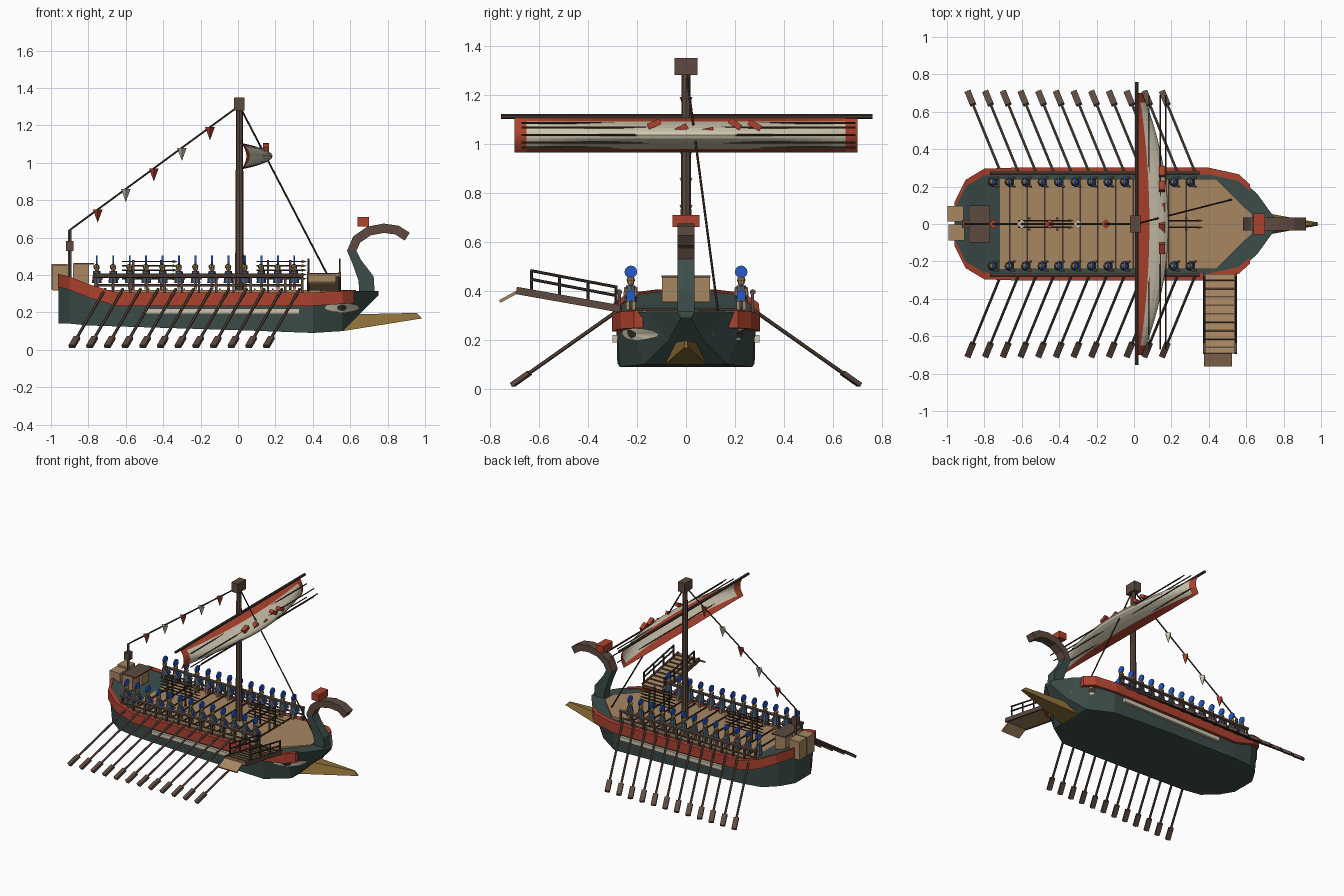
import bpy, bmesh, math
from mathutils import Vector, Matrix

cube = bpy.data.objects.get("Cube")
if cube:
    bpy.data.objects.remove(cube, do_unlink=True)


def material(name, *rgb):
    m = bpy.data.materials.new(name)
    m.use_nodes = True
    m.diffuse_color = (*rgb, 1)
    m.node_tree.nodes["Principled BSDF"].inputs["Base Color"].default_value = (*rgb, 1)
    return m


GREEN = material("hull green", .045, .075, .068)
TAN = material("light wood", .39, .24, .12)
BROWN = material("brown wood", .11, .068, .05)
DARK = material("dark wood", .05, .033, .025)
RED = material("painted red", .42, .055, .028)
CREAM = material("cream cloth", .62, .56, .43)
GOLD = material("bronze", .27, .16, .04)
BLUE = material("plume blue", .02, .1, .6)
STEEL = material("steel blue", .07, .12, .2)


class Part:
    """Collects primitive pieces into one named mesh object."""

    def __init__(self, name):
        self.name, self.bm, self.mats = name, bmesh.new(), []

    def slot(self, mat):
        if mat not in self.mats:
            self.mats.append(mat)
        return self.mats.index(mat)

    def paint(self, verts, mat):
        for face in {f for v in verts for f in v.link_faces}:
            face.material_index = self.slot(mat)

    def box(self, center, size, mat, rot=None):
        m = Matrix.Translation(center) @ (rot or Matrix()) @ Matrix.Diagonal((*size, 1))
        self.paint(bmesh.ops.create_cube(self.bm, size=1, matrix=m)["verts"], mat)

    def rod(self, a, b, r, mat, n=6, r2=None):
        a, b = Vector(a), Vector(b)
        m = Matrix.Translation((a + b) / 2) @ (b - a).to_track_quat('Z', 'Y').to_matrix().to_4x4()
        made = bmesh.ops.create_cone(self.bm, cap_ends=True, segments=n, radius1=r,
                                     radius2=r if r2 is None else r2, depth=(b - a).length, matrix=m)
        self.paint(made["verts"], mat)

    def ball(self, center, size, mat):
        m = Matrix.Translation(center) @ Matrix.Diagonal((*size, 1))
        made = bmesh.ops.create_uvsphere(self.bm, u_segments=8, v_segments=6, radius=.5, matrix=m)
        self.paint(made["verts"], mat)

    def loft(self, rings, mat_of, closed=True):
        rows = [[self.bm.verts.new(p) for p in ring] for ring in rings]
        n = len(rows[0])
        for i in range(len(rows) - 1):
            for j in range(n if closed else n - 1):
                k = (j + 1) % n
                f = self.bm.faces.new((rows[i][j], rows[i][k], rows[i + 1][k], rows[i + 1][j]))
                f.material_index = self.slot(mat_of(i, j))
        if closed:
            for row, i in ((rows[0], 0), (rows[-1], len(rows) - 2)):
                self.bm.faces.new(row).material_index = self.slot(mat_of(i, 0))

    def plate(self, points, mat):
        f = self.bm.faces.new([self.bm.verts.new(p) for p in points])
        f.material_index = self.slot(mat)

    def finish(self):
        bmesh.ops.recalc_face_normals(self.bm, faces=self.bm.faces)
        mesh = bpy.data.meshes.new(self.name)
        self.bm.to_mesh(mesh)
        self.bm.free()
        for m in self.mats:
            mesh.materials.append(m)
        ob = bpy.data.objects.new(self.name, mesh)
        bpy.context.collection.objects.link(ob)
        return ob


# Hull stations: x, half width at top, half width at bottom, bottom z, top z
STATIONS = [(-.96, .1, .09, .14, .4), (-.9, .22, .19, .14, .385), (-.8, .28, .255, .13, .345),
            (-.65, .285, .275, .125, .3), (0, .285, .28, .105, .3), (.4, .285, .27, .09, .3),
            (.56, .25, .17, .1, .31), (.66, .16, .07, .2, .315), (.75, .035, .02, .29, .315)]


def station(x):
    for a, b in zip(STATIONS, STATIONS[1:]):
        if x <= b[0]:
            t = (x - a[0]) / (b[0] - a[0])
            return [p + (q - p) * t for p, q in zip(a, b)]
    return STATIONS[-1]


def side_y(x, z):
    _, top, bottom, zb, zt = station(x)
    return bottom + (top - bottom) * (z - zb) / (zt - zb)


hull = Part("hull")
hull.loft([[(x, -t, zt), (x, -b, zb), (x, b, zb), (x, t, zt)] for x, t, b, zb, zt in STATIONS],
          lambda i, j: GREEN)
hull.finish()

# Red wales, cream stripes and painted eyes on both sides
trim = Part("wale_and_stripe")
eyes = Part("bow_eyes")
for s in (-1, 1):
    rings = []
    for x in [st[0] for st in STATIONS[:7]] + [.62]:
        _, w, _, _, z = station(x)
        rings.append([(x, s * (w + dw), z + dz) for dw, dz in
                      ((-.02, -.065), (.016, -.065), (.016, .006), (-.02, .006))])
    trim.loft(rings, lambda i, j: RED)
    trim.box((-.085, s * .29, .205), (.83, .02, .03), CREAM)
    for w, h, off, mat in ((.095, .026, .004, CREAM), (.025, .017, .008, DARK)):
        pts = []
        for k in range(12):
            a = k * math.tau / 12
            x, z = .555 + w * math.cos(a), .225 + h * math.sin(a)
            pts.append((x, s * (side_y(x, z) + off), z))
        center = (.555, s * (side_y(.555, .225) + off), .225)
        for p, q in zip(pts, pts[1:] + pts[:1]):
            eyes.plate((center, p, q), mat)
trim.finish()
eyes.finish()

# Deck with thwarts
deck = Part("deck")
outline = [(-.78, -.24), (.44, -.24), (.63, -.05), (.63, .05), (.44, .24), (-.78, .24)]
deck.loft([[(x, y, z) for x, y in outline] for z in (.29, .32)], lambda i, j: TAN)
PITCH = .0945
for i in range(12):
    deck.box((-.76 + i * PITCH, 0, .323), (.008, .48, .008), DARK)
deck.finish()

# Side railings
rails = Part("side_railings")
for s in (-1, 1):
    for z, r in ((.395, .012), (.345, .007)):
        rails.rod((-.77, s * .272, z), (.35, s * .272, z), r, BROWN)
    for i in range(13):
        rails.box((-.76 + i * .092, s * .272, .345), (.012, .012, .1), BROWN)
rails.finish()

# Oars
for i in range(12):
    for s in (-1, 1):
        oar = Part("oar")
        tip = Vector((-.89 + i * PITCH, s * .71, .015))
        root = Vector((-.71 + i * PITCH, s * .27, .325))
        d = tip - root
        oar.rod(root, tip, .008, BROWN)
        oar.box(tip - d * .085, (.034, .018, .09), BROWN, d.to_track_quat('Z', 'Y').to_matrix().to_4x4())
        oar.finish()

# Rowers: one mesh shared by every seat
rower = Part("rower")
for y in (-.012, .012):
    rower.box((0, y, .025), (.016, .014, .05), TAN)
    rower.rod((0, y * 1.7, .09), (.03, y * 2, .055), .007, TAN)
rower.rod((0, 0, .035), (0, 0, .1), .026, STEEL, 8, .019)
rower.box((.022, 0, .06), (.006, .035, .035), BLUE)
rower.ball((0, 0, .113), (.028, .028, .032), TAN)
rower.ball((-.002, 0, .122), (.034, .034, .03), GOLD)
rower.rod((-.005, 0, .155), (.005, 0, .155), .026, BLUE, 12)
first = rower.finish()
first.location = (-.755, -.225, .322)
for i in range(13):
    for s in (-1, 1):
        if i or s > 0:
            ob = bpy.data.objects.new("rower", first.data)
            ob.location = (-.755 + i * .088, s * .225, .322)
            bpy.context.collection.objects.link(ob)

# Spear racks along the middle of the deck
for x0, x1 in ((-.62, -.35), (.1, .34)):
    rack = Part("spear_rack")
    for x in (x0 + .06, x1 - .06):
        for y in (-.03, .03):
            rack.box((x, y, .4), (.012, .01, .16), BROWN)
    for i in range(5):
        z = .38 + i * .023
        for y in (-.018, .018):
            rack.rod((x0, y, z), (x1, y, z), .004, DARK)
            rack.rod((x1, y, z), (x1 + .03, y, z), .008, GOLD, 4, 0)
    rack.finish()

# Mast, yard and rigging
mast = Part("mast")
mast.rod((.008, 0, .3), (.008, 0, 1.3), .024, BROWN, 8, .018)
mast.box((.006, 0, 1.315), (.055, .092, .07), BROWN)
mast.rod((.015, -.755, 1.11), (.015, .76, 1.11), .01, DARK)
mast.finish()
ropes = Part("rigging")
low, high = Vector((-.9, 0, .64)), Vector((0, 0, 1.3))
ropes.rod(low, high, .005, DARK)
ropes.rod((.01, 0, 1.3), (.52, .13, .32), .005, DARK)
ropes.finish()
flags = Part("pennants")
for i in range(5):
    p = low.lerp(high, (i + 1) / 6)
    flags.rod(p, p - Vector((0, 0, .07)), .026, CREAM if i % 2 else RED, 4, 0)
flags.finish()


# Billowing sail with red border
def sail_point(u, v):
    return (.02 + .14 * (1 - u * u) * math.sin(math.pi * v) ** .8 + .025 * math.sin(math.pi * v),
            u * .7, 1.105 - .14 * v)


COLS, ROWS = 28, 10
sail = Part("sail")
sail.loft([[sail_point(2 * i / COLS - 1, j / ROWS) for j in range(ROWS + 1)] for i in range(COLS + 1)],
          lambda i, j: RED if i in (0, COLS - 1) or j in (0, ROWS - 1) else CREAM, closed=False)
sail.finish()
cords = Part("sail_cords")
for x, z in ((.08, 1.085), (.14, 1.065), (.17, 1.035), (.14, 1.005), (.08, .985)):
    cords.rod((x, -.67, z), (x, .69, z), .004, DARK)
cords.finish()
emblem = Part("sail_emblem")
for y, z, a in ((-.13, 1.08, .4), (-.02, 1.06, .5), (.085, 1.05, .2), (.2, 1.08, -.6), (.28, 1.075, -.5)):
    emblem.box((.15, y, z), (.03, .055, .024), RED, Matrix.Rotation(a, 4, 'X'))
emblem.finish()

# Curved stem ornament
stem = Part("stem_ornament")
path = [Vector((x, 0, z)) for x, z in ((.69, .29), (.685, .38), (.635, .47), (.608, .53), (.635, .59),
                                       (.7, .635), (.78, .65), (.85, .64), (.905, .605))]
rings = []
for i, p in enumerate(path):
    t = (path[min(i + 1, len(path) - 1)] - path[max(i - 1, 0)]).normalized()
    n = Vector((-t.z, 0, t.x)) * (.042 if i < 2 else .025)
    side = Vector((0, .034, 0))
    rings.append([p + n + side, p + n - side, p - n - side, p - n + side])
stem.loft(rings, lambda i, j: GREEN if i < 3 else BROWN)
stem.box((.67, 0, .685), (.06, .11, .05), RED)
stem.finish()

# Bronze ram
ram = Part("ram")
ram.loft([[(x, -w, z0), (x + lean, -w * .5, z1), (x + lean, w * .5, z1), (x, w, z0)]
          for x, lean, w, z0, z1 in ((.56, .07, .085, .1, .19), (.985, -.03, .008, .168, .197))],
         lambda i, j: GOLD)
ram.finish()

# Stern post and cargo crates
post = Part("stern_post")
post.rod((-.9, 0, .36), (-.9, 0, .64), .01, BROWN)
post.box((-.9, 0, .555), (.04, .045, .055), BROWN)
post.finish()
crates = Part("stern_crates")
for x, y, z in ((-.955, .055, .39), (-.95, -.045, .385), (-.84, .055, .405), (-.84, -.055, .405)):
    crates.box((x, y, z), (.085, .085, .135 if x < -.9 else .1), TAN)
crates.box((-.825, 0, .459), (.11, .2, .008), BROWN)
crates.finish()

# Boarding ramp with slats and handrails
ramp = Part("boarding_ramp")
tilt = Matrix.Rotation(-.175, 4, 'X')
ramp.box((.46, -.48, .362), (.165, .43, .016), TAN, tilt)
for i in range(9):
    ramp.box((.46, -.3 - i * .045, .338 + i * .008), (.17, .008, .014), BROWN, tilt)
ramp.box((.448, -.72, .378), (.15, .09, .012), TAN, Matrix.Rotation(.5, 4, 'X'))
for x in (.376, .544):
    ramp.box((x, -.48, .364), (.012, .43, .03), BROWN, tilt)
    for dz in (0, -.035):
        ramp.rod((x, -.28, .415 + dz), (x, -.635, .483 + dz), .006, DARK)
    for i in range(4):
        y, z = -.285 - i * .115, .415 + i * .0215
        ramp.rod((x, y, z - .09), (x, y, z), .006, DARK)
ramp.finish()
